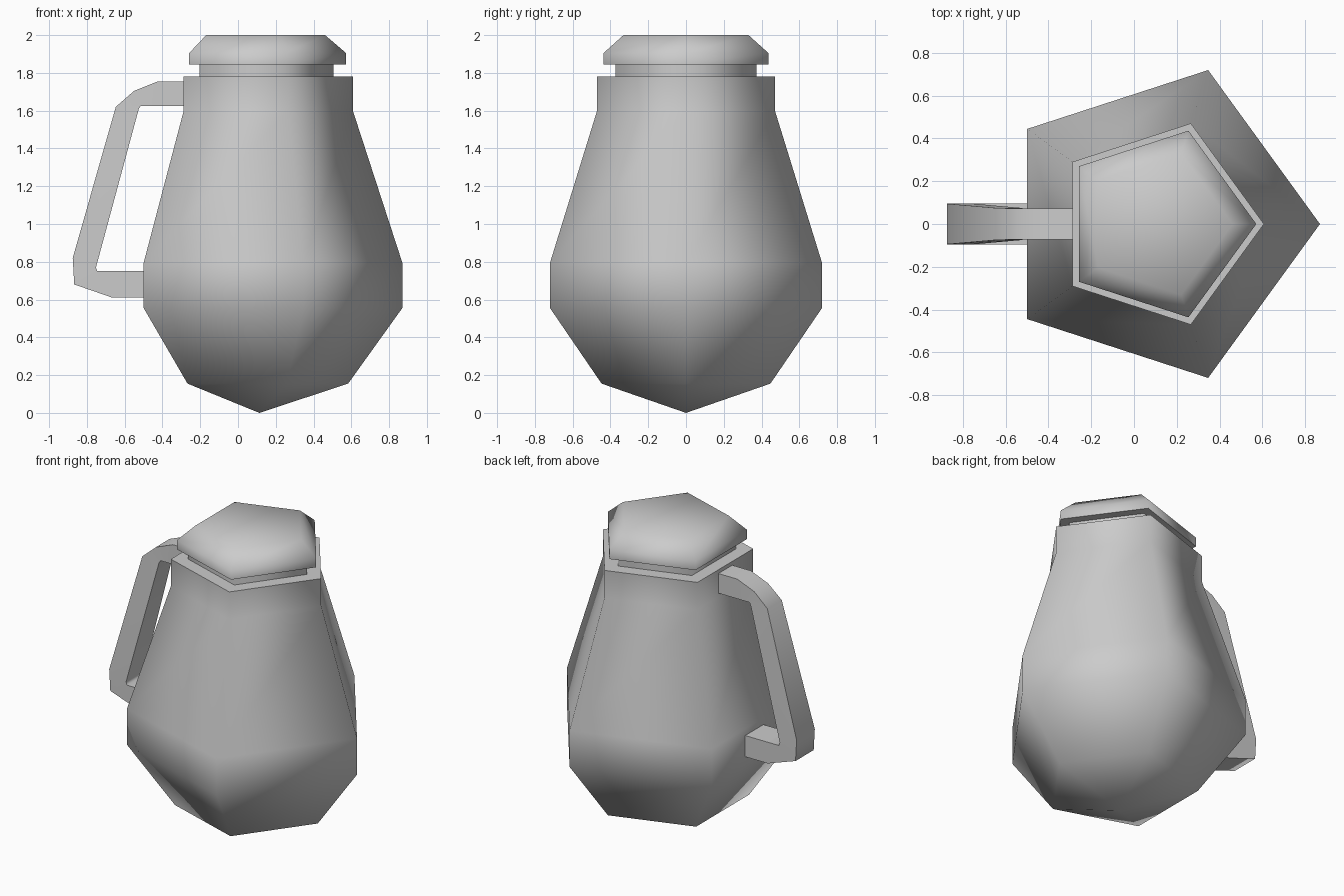
import bpy, bmesh, math

if "Cube" in bpy.data.objects:
    bpy.data.objects.remove(bpy.data.objects["Cube"])

CX, SIDES = 0.113, 5


def finish(name, bm):
    bmesh.ops.recalc_face_normals(bm, faces=bm.faces[:])
    mesh = bpy.data.meshes.new(name)
    bm.to_mesh(mesh)
    bm.free()
    ob = bpy.data.objects.new(name, mesh)
    bpy.context.collection.objects.link(ob)
    bpy.ops.object.select_all(action='DESELECT')
    ob.select_set(True)
    bpy.context.view_layer.objects.active = ob
    bpy.ops.object.shade_smooth_by_angle(angle=math.radians(75))
    return ob


def skin(bm, rings):
    # Bridge rings of equal size; a one-vertex ring is a tip
    for a, b in zip(rings, rings[1:]):
        n = max(len(a), len(b))
        for i in range(n):
            j = (i + 1) % n
            if len(a) == 1:
                bm.faces.new((a[0], b[j], b[i]))
            else:
                bm.faces.new((a[i], a[j], b[j], b[i]))
    for r in (rings[0], rings[-1]):
        if len(r) > 2:
            bm.faces.new(r)


def pentagon_lathe(name, profile):
    bm = bmesh.new()
    rings = []
    for r, z in profile:
        if r == 0:
            rings.append([bm.verts.new((CX, 0, z))])
            continue
        rings.append([bm.verts.new((CX + r * math.cos(math.tau * i / SIDES),
                                    r * math.sin(math.tau * i / SIDES), z))
                      for i in range(SIDES)])
    skin(bm, rings)
    return finish(name, bm)


# Five-sided jug body with pointed base
pentagon_lathe("jug_body", [(0, 0), (0.47, 0.155), (0.757, 0.555),
                            (0.757, 0.795), (0.495, 1.6), (0.495, 1.78)])

# Neck below the lid
pentagon_lathe("neck", [(0.392, 1.77), (0.392, 1.85)])

# Bevelled lid
pentagon_lathe("lid", [(0.459, 1.845), (0.459, 1.905), (0.348, 2.0)])

# Handle: outer x, z, inner x, z, half width
path = [(-0.24, 1.755, -0.24, 1.625, 0.072),
        (-0.425, 1.755, -0.44, 1.625, 0.072),
        (-0.55, 1.705, -0.515, 1.625, 0.072),
        (-0.647, 1.62, -0.525, 1.61, 0.075),
        (-0.875, 0.82, -0.752, 0.77, 0.095),
        (-0.867, 0.68, -0.745, 0.75, 0.095),
        (-0.665, 0.61, -0.66, 0.75, 0.095),
        (-0.47, 0.61, -0.47, 0.75, 0.095)]
bm = bmesh.new()
skin(bm, [[bm.verts.new(p) for p in ((ox, -w, oz), (ox, w, oz),
                                     (ix, w, iz), (ix, -w, iz))]
          for ox, oz, ix, iz, w in path])
finish("handle", bm)
